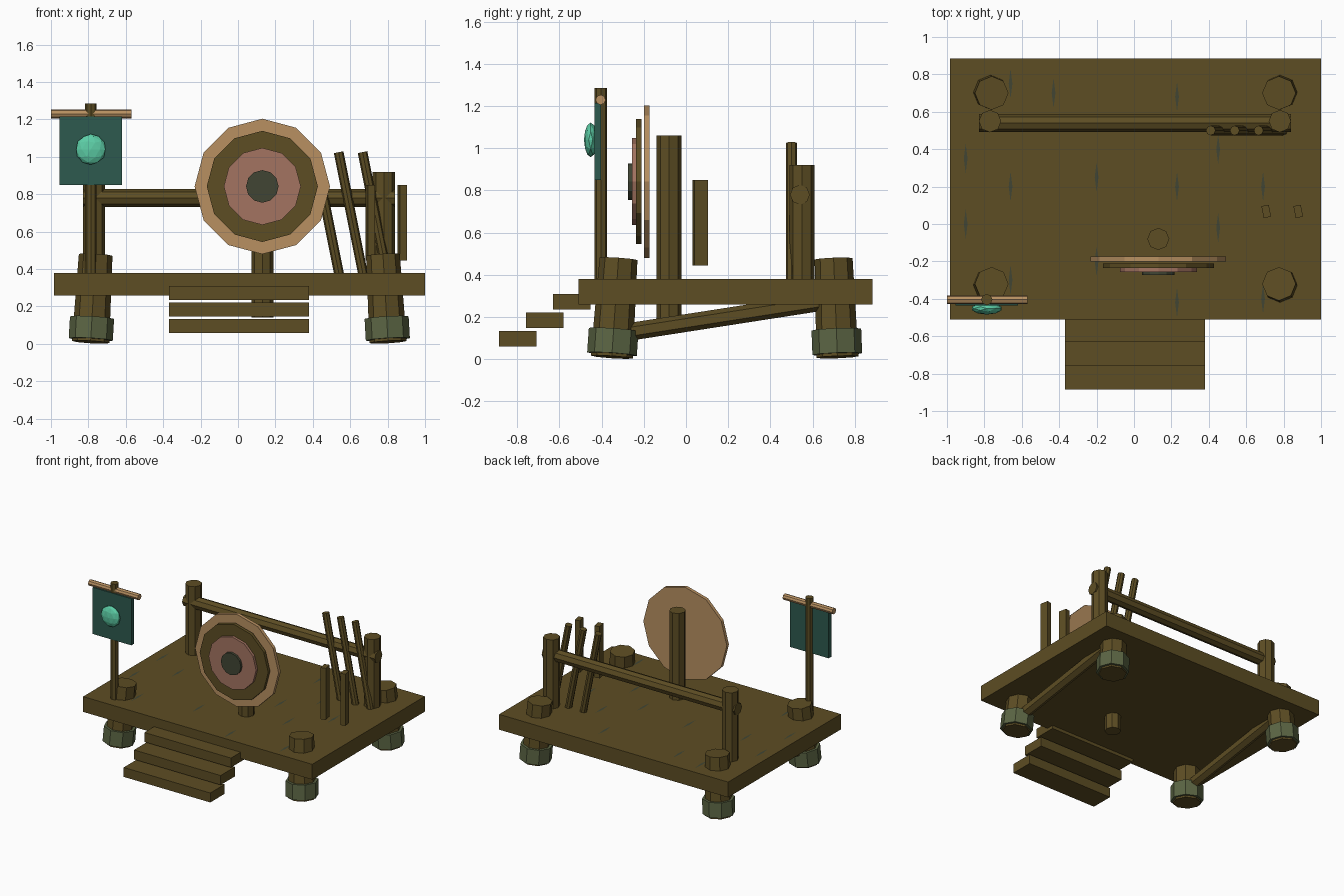
import bpy
import bmesh
from mathutils import Vector, Matrix

cube = bpy.data.objects.get("Cube")
if cube:
    bpy.data.objects.remove(cube, do_unlink=True)


def material(name, rgb):
    m = bpy.data.materials.new(name)
    m.use_nodes = True
    col = (*rgb, 1)
    m.diffuse_color = col
    m.node_tree.nodes["Principled BSDF"].inputs["Base Color"].default_value = col
    return m


WOOD = material("brown wood", (0.11, 0.075, 0.017))
TAN = material("pale tan wood", (0.48, 0.28, 0.12))
PINK = material("dusty pink", (0.37, 0.175, 0.12))
DARK = material("dark moss", (0.052, 0.06, 0.034))
BAND = material("mossy green", (0.105, 0.13, 0.057))
TEAL = material("dark teal cloth", (0.026, 0.1, 0.077))
MINT = material("mint", (0.107, 0.61, 0.38))


def finish(name, bm, mat):
    me = bpy.data.meshes.new(name)
    bm.to_mesh(me)
    bm.free()
    me.materials.append(mat)
    ob = bpy.data.objects.new(name, me)
    bpy.context.collection.objects.link(ob)
    return ob


def box(name, lo, hi, mat, turn=0):
    lo, hi = Vector(lo), Vector(hi)
    bm = bmesh.new()
    m = (Matrix.Translation((lo + hi) / 2) @ Matrix.Rotation(turn, 4, 'Z')
         @ Matrix.Diagonal((*(hi - lo), 1)))
    bmesh.ops.create_cube(bm, size=1, matrix=m)
    return finish(name, bm, mat)


def rod(name, a, b, r1, mat, r2=None, sides=8):
    a, b = Vector(a), Vector(b)
    d = b - a
    rot = Vector((0, 0, 1)).rotation_difference(d).to_matrix().to_4x4()
    bm = bmesh.new()
    bmesh.ops.create_cone(bm, cap_ends=True, segments=sides, radius1=r1,
                          radius2=r1 if r2 is None else r2, depth=d.length,
                          matrix=Matrix.Translation((a + b) / 2) @ rot)
    return finish(name, bm, mat)


# Deck and steps
box("deck", (-0.985, -0.51, 0.26), (1.0, 0.885, 0.38), WOOD)
for i in range(3):
    y, z = -0.63 - 0.128 * i, 0.235 - 0.088 * i
    box(f"step_{i + 1}", (-0.37, y, z), (0.38, y + 0.178, z + 0.074), WOOD)

# Splayed piles with mossy bands, and a sloping brace on each side
for side, s in (("left", 1), ("right", -1)):
    for end, ytop, ybot in (("front", -0.32, -0.352), ("back", 0.7, 0.718)):
        top = Vector((0.007 + s * 0.768, ytop, 0.476))
        foot = Vector((0.007 + s * 0.795, ybot, 0.01))
        rod(f"{end}_{side}_pile", foot, top, 0.1, WOOD, 0.09)
        rod(f"{end}_{side}_pile_band", foot.lerp(top, 0.03), foot.lerp(top, 0.28),
            0.118, BAND)
    x = 0.007 + s * 0.785
    rod(f"{side}_brace", (x, -0.33, 0.12), (x, 0.7, 0.28), 0.042, WOOD, sides=6)

# Back railing
for side, x in (("left", 0.78), ("right", -0.77)):
    rod(f"railing_post_{side}", (x, 0.55, 0.36), (x, 0.55, 0.92), 0.06, WOOD)
rod("railing_bar", (-0.83, 0.54, 0.78), (0.84, 0.54, 0.78), 0.047, WOOD)

# Leaning poles and two short planks
for i in range(3):
    x = 0.41 + 0.128 * i
    rod(f"leaning_pole_{i + 1}", (x + 0.13, 0.5, 0.375), (x, 0.5, 1.025),
        0.026, WOOD)
for i, x in enumerate((0.707, 0.878)):
    box(f"standing_plank_{i + 1}", (x - 0.02, 0.035, 0.445), (x + 0.02, 0.1, 0.85),
        WOOD, 0.2)

# Round target on its post
rod("target_post", (0.13, -0.08, 0.14), (0.13, -0.08, 1.06), 0.059, WOOD)
for name, r, y0, y1, mat in (("outer", 0.362, -0.2, -0.174, TAN),
                             ("second", 0.297, -0.236, -0.212, WOOD),
                             ("third", 0.206, -0.256, -0.234, PINK),
                             ("centre", 0.087, -0.274, -0.254, DARK)):
    rod(f"target_{name}_disc", (0.13, y1, 0.842), (0.13, y0, 0.842), r, mat, sides=12)

# Banner on a pole with a raised round emblem
rod("banner_pole", (-0.787, -0.404, 0.37), (-0.787, -0.404, 1.285), 0.03, WOOD)
rod("banner_crossbar", (-1.0, -0.405, 1.23), (-0.57, -0.405, 1.23), 0.024, TAN)
box("banner_cloth", (-0.955, -0.435, 0.85), (-0.62, -0.402, 1.215), TEAL)
bm = bmesh.new()
bmesh.ops.create_icosphere(
    bm, subdivisions=2, radius=1,
    matrix=Matrix.Translation((-0.787, -0.452, 1.04)) @ Matrix.Diagonal((0.082, 0.032, 0.082, 1)))
finish("banner_emblem", bm, MINT)

# Thin moss streaks along the deck boards
streaks = ((-0.9, 0.35), (-0.9, 0), (-0.66, 0.75), (-0.66, 0.2), (-0.66, -0.3),
           (-0.43, 0.7), (-0.2, 0.25), (-0.2, -0.2), (0.23, 0.68), (0.23, 0.2),
           (0.23, -0.42), (0.45, 0.4), (0.45, -0.02), (0.69, 0.2), (0.69, -0.4))
bm = bmesh.new()
for x, y in streaks:
    bm.faces.new([bm.verts.new((x + dx, y + dy, 0.382)) for dx, dy in
                  ((-0.01, 0), (0, -0.08), (0.01, 0), (0, 0.08))])
finish("deck_moss_streaks", bm, DARK)
